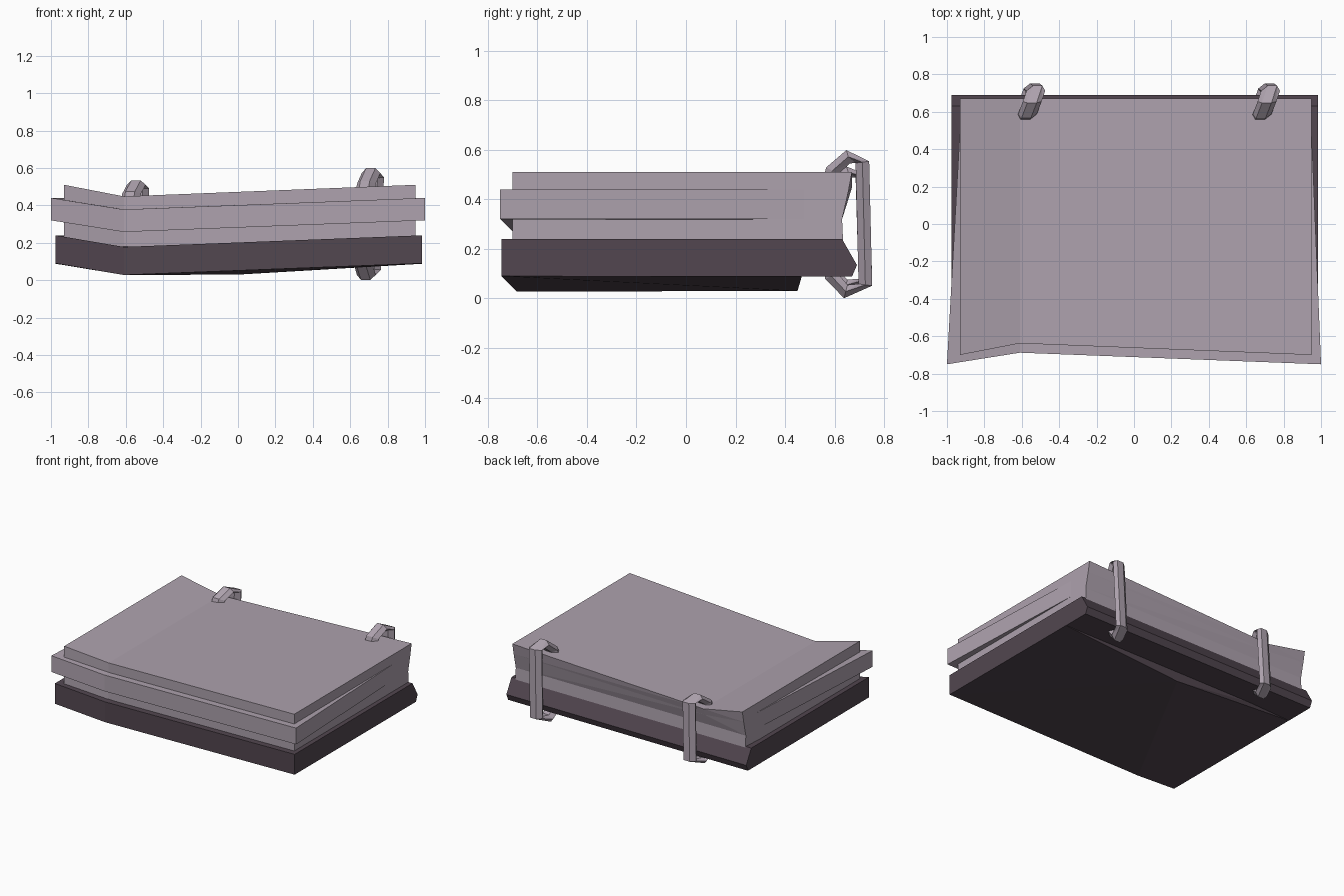
import bpy, bmesh, math
from mathutils import Vector

if "Cube" in bpy.data.objects:
    bpy.data.objects.remove(bpy.data.objects["Cube"])


def material(name, rgb):
    m = bpy.data.materials.new(name)
    m.diffuse_color = (*rgb, 1)
    m.use_nodes = True
    m.node_tree.nodes["Principled BSDF"].inputs["Base Color"].default_value = m.diffuse_color
    return m


PAPER = material("pale mauve", (0.42, 0.36, 0.42))
LEATHER = material("dark plum", (0.085, 0.062, 0.08))


def loft(name, loops, mat):
    """Skin a series of equal-length closed loops and cap both ends."""
    bm = bmesh.new()
    rows = [[bm.verts.new(p) for p in loop] for loop in loops]
    n = len(rows[0])
    for a, b in zip(rows, rows[1:]):
        for i in range(n):
            j = (i + 1) % n
            bm.faces.new((a[i], a[j], b[j], b[i]))
    bm.faces.new(rows[0])
    bm.faces.new(rows[-1][::-1])
    bmesh.ops.triangulate(bm, faces=[f for f in bm.faces if len(f.verts) == 4])
    bmesh.ops.recalc_face_normals(bm, faces=bm.faces)
    me = bpy.data.meshes.new(name)
    bm.to_mesh(me)
    bm.free()
    me.materials.append(mat)
    ob = bpy.data.objects.new(name, me)
    bpy.context.collection.objects.link(ob)
    return ob


DIP = 0.062      # how far the sagging crease drops and pulls in
CREASE = -0.61

# page block with pinched spine side
loops = []
for x, d in ((-0.93, 0), (CREASE, DIP), (0.95, 0)):
    prof = ((-0.70 + d, 0.21 - d), (-0.70 + d, 0.51 - d), (0.67, 0.51 - d),
            (0.655, 0.43 - d * 0.5), (0.63, 0.32), (0.635, 0.21))
    loops.append([(x, y, z) for y, z in prof])
loft("page_block", loops, PAPER)

# loose middle pages, fanning out towards the front
loops = []
for xf, xb, d in ((-1.0, -0.925, 0), (CREASE, CREASE, DIP), (1.0, 0.945, 0)):
    f = -0.75 + d
    loops.append([(xf, f, 0.32 - d), (xf, f, 0.44 - d),
                  (xb, 0.6, 0.44 - d), (xb, 0.6, 0.32 - d)])
loft("middle_pages", loops, PAPER)

# thick cover, its underside bulging at one low point
loops = []
for x, bulge_x, bulge_z, d in ((-0.975, -0.975, 0.088, 0), (CREASE, 0.0, 0.03, DIP),
                               (0.985, 0.985, 0.088, 0)):
    f = -0.745 + d
    loops.append([(x, f, 0.09 - d), (x, f, 0.24 - d), (x, 0.63, 0.24),
                  (x, 0.69, 0.135), (x, 0.67, 0.088), (x, 0.467, 0.088),
                  (bulge_x, 0.45, bulge_z)])
loft("cover", loops, LEATHER)

# binding rings: six-sided band swept along a hooked path
PATH = [Vector(p) for p in ((0.565, 0.42), (0.59, 0.515), (0.655, 0.572), (0.712, 0.55),
                            (0.724, 0.055), (0.645, 0.028), (0.587, 0.09), (0.58, 0.17))]


def ring(name, x0, lift, scale):
    loops = []
    for i, p in enumerate(PATH):
        a, b = PATH[max(i - 1, 0)], PATH[min(i + 1, len(PATH) - 1)]
        t = (b - a).normalized()
        nrm = Vector((-t.y, t.x))
        loop = []
        for k in range(6):
            ang = math.tau * k / 6
            q = p + nrm * (math.sin(ang) * 0.032)
            x = x0 + 0.05 * math.cos(ang) + 0.35 * (q.x - 0.66) + 0.04 * (q.y - 0.5)
            loop.append((x, q.x, lift + q.y * scale))
        loops.append(loop)
    loft(name, loops, PAPER)


ring("ring_right", 0.71, 0.0, 1.0)
ring("ring_left", -0.545, 0.03, 0.84)
